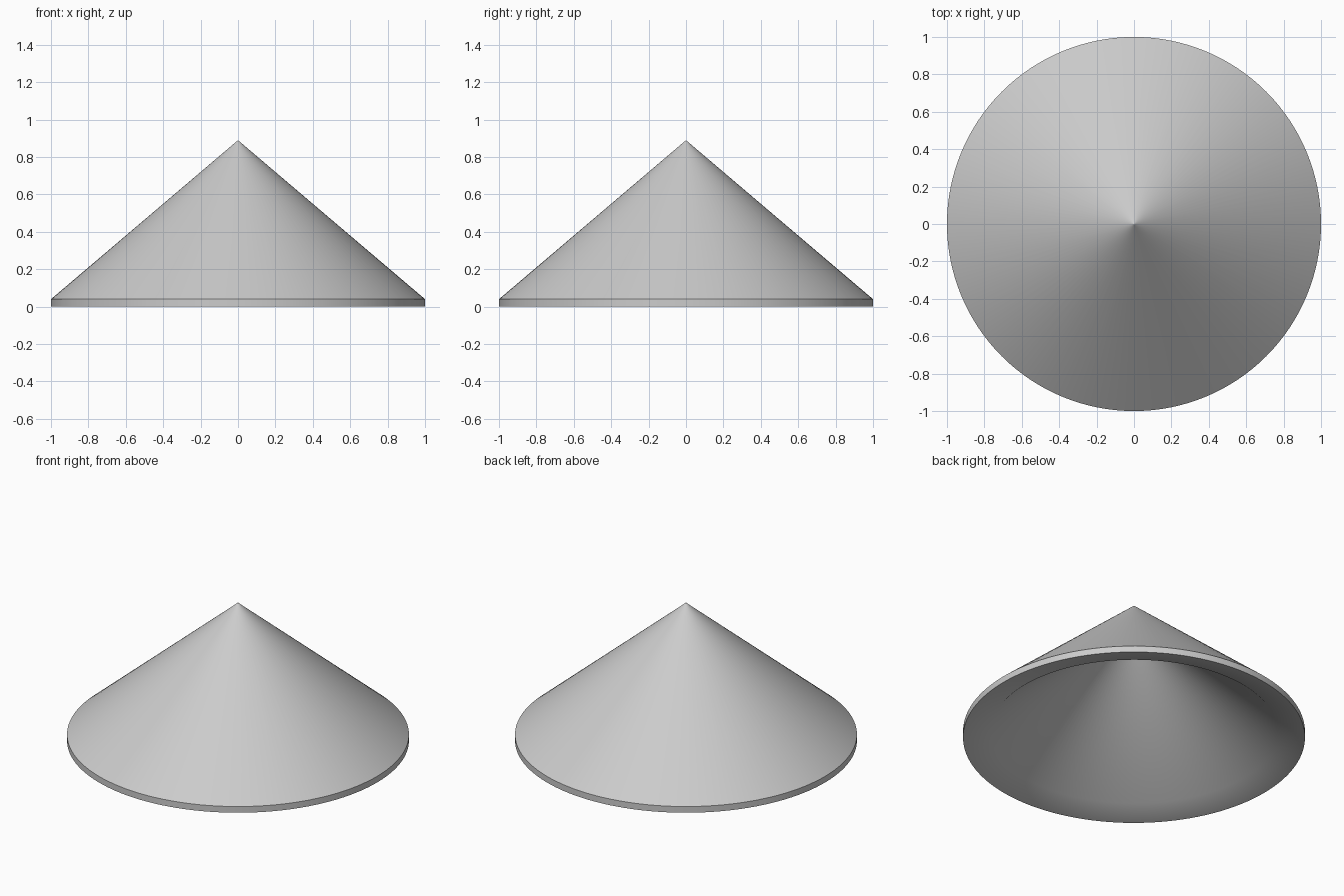
import bpy, bmesh
from math import cos, sin, tau, radians

if "Cube" in bpy.data.objects:
    bpy.data.objects.remove(bpy.data.objects["Cube"])

SEGMENTS = 128
TIP = 0.004  # tiny ring under each tip keeps the cone shading clean

# Wall cross-section (radius, z): outer tip, rim top, rim bottom, raised inner edge, inner tip
profile = [(0, 0.89), (TIP, 0.89 - 0.85 * TIP), (1.0, 0.04), (1.0, 0.0),
           (0.84, 0.04), (TIP, 0.754 - 0.85 * TIP), (0, 0.754)]

bm = bmesh.new()


def ring(r, z):
    if r == 0:
        return [bm.verts.new((0, 0, z))] * SEGMENTS
    return [bm.verts.new((r * cos(tau * i / SEGMENTS), r * sin(tau * i / SEGMENTS), z))
            for i in range(SEGMENTS)]


# Revolve the cross-section into a hollow conical shell
rings = [ring(r, z) for r, z in profile]
for a, b in zip(rings, rings[1:]):
    for i in range(SEGMENTS):
        j = (i + 1) % SEGMENTS
        bm.faces.new(dict.fromkeys((a[i], b[i], b[j], a[j])))
bmesh.ops.recalc_face_normals(bm, faces=bm.faces)

mesh = bpy.data.meshes.new("conical_hat")
bm.to_mesh(mesh)
bm.free()
hat = bpy.data.objects.new("conical_hat", mesh)
bpy.context.collection.objects.link(hat)
bpy.context.view_layer.objects.active = hat
hat.select_set(True)
bpy.ops.object.shade_smooth_by_angle(angle=radians(30))
